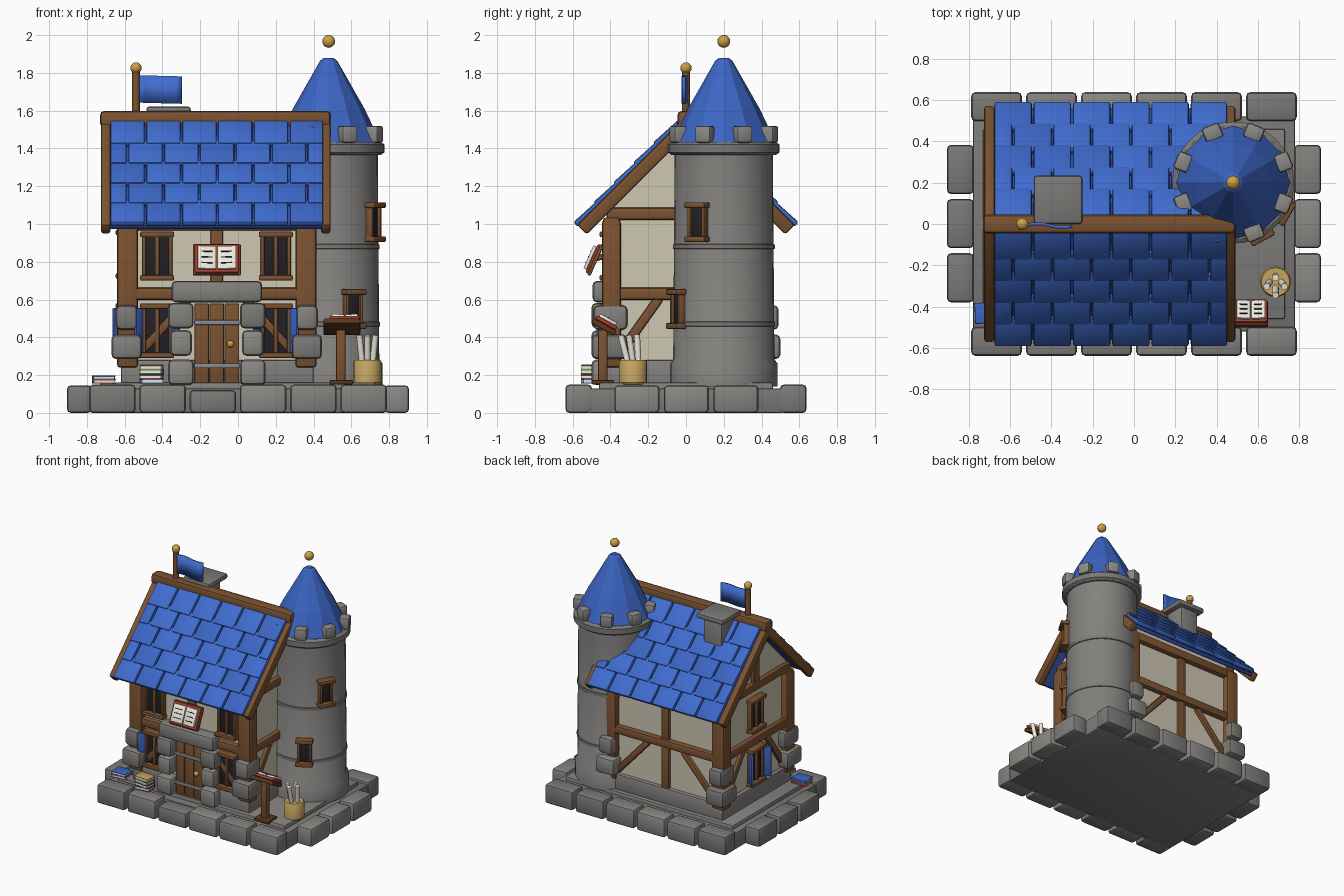
import bpy, bmesh, random
from math import pi, cos, sin, radians
from mathutils import Matrix, Vector

if "Cube" in bpy.data.objects:
    bpy.data.objects.remove(bpy.data.objects["Cube"])

random.seed(4)
I = Matrix()
T = Matrix.Translation


def R(a, ax):
    return Matrix.Rotation(a, 4, ax)


def mat(name, c):
    m = bpy.data.materials.new(name)
    m.diffuse_color = (*c, 1)
    m.use_nodes = True
    m.node_tree.nodes["Principled BSDF"].inputs["Base Color"].default_value = m.diffuse_color
    return m


WOOD = mat("wood", (.20, .085, .03))
DARKWOOD = mat("dark_wood", (.10, .04, .015))
PLASTER = mat("plaster", (.62, .57, .45))
STONES = [mat("stone_%d" % i, (v, v * .96, v * .91)) for i, v in enumerate((.20, .23, .26))]
BLUES = [mat("blue_%d" % i, c) for i, c in enumerate(((.05, .15, .62), (.045, .13, .55), (.03, .08, .38)))]
DARK = mat("dark_glass", (.015, .015, .02))
GOLD = mat("gold", (.60, .36, .06))
STRAW = mat("straw", (.55, .38, .12))
RED = mat("red", (.40, .05, .03))
PAGE = mat("page", (.85, .82, .72))
GREEN = mat("green", (.05, .22, .12))
IRON = mat("iron", (.25, .26, .28))


def finish(name, bm, m, smooth=True):
    bmesh.ops.recalc_face_normals(bm, faces=bm.faces)
    me = bpy.data.meshes.new(name)
    bm.to_mesh(me)
    bm.free()
    ob = bpy.data.objects.new(name, me)
    bpy.context.collection.objects.link(ob)
    me.materials.append(m)
    ob.select_set(smooth)
    return ob


def box(name, c, s, m, M=I, rot=I, bev=.008):
    bm = bmesh.new()
    bmesh.ops.create_cube(bm, size=1, matrix=Matrix.Diagonal((*s, 1)))
    if bev:
        bmesh.ops.bevel(bm, geom=bm.edges[:], offset=min(bev, min(s) * .4), segments=2, profile=.5, affect='EDGES')
    bm.transform(M @ T(c) @ rot)
    return finish(name, bm, m)


def span(name, x, y, z, m, bev=.02):
    lo, hi = zip(x, y, z)
    return box(name, [(a + b) / 2 for a, b in zip(lo, hi)], [b - a for a, b in zip(lo, hi)], m, bev=bev)


def beam(name, p, q, w, m=WOOD, d=None, bev=.012):
    p, q = Vector(p), Vector(q)
    v = q - p
    side = Vector((1, 0, 0)) if abs(v.normalized().x) < .5 else Vector((0, 1, 0))
    if abs(v.y) < 1e-5:
        side = Vector((0, 1, 0))
    z = v.normalized()
    x = (side - z * side.dot(z)).normalized()
    r = Matrix((x, z.cross(x), z)).transposed().to_4x4()
    return box(name, (p + q) / 2, (d or w, w, v.length), m, rot=r, bev=bev)


def lathe(name, prof, M, m, seg=32, smooth=True):
    bm = bmesh.new()
    rings = [[bm.verts.new((r * cos(2 * pi * i / seg), r * sin(2 * pi * i / seg), z)) for i in range(seg)] for r, z in prof]
    for a, b in zip(rings, rings[1:]):
        for i in range(seg):
            bm.faces.new((a[i], a[i - 1], b[i - 1], b[i]))
    bm.faces.new(rings[0])
    bm.faces.new(rings[-1])
    bm.transform(M)
    return finish(name, bm, m, smooth)


def ball(name, c, r, m):
    bm = bmesh.new()
    bmesh.ops.create_uvsphere(bm, u_segments=16, v_segments=10, radius=r, matrix=T(c))
    finish(name, bm, m)


def stone():
    return random.choice(STONES)


# base slabs and ring of stone blocks
span("base_slab", (-.78, .78), (-.52, .52), (0, .13), STONES[0], .01)
span("base_top", (-.73, .73), (-.46, .46), (.1, .16), STONES[1], .01)
for s in (-1, 1):
    for i in range(6):
        x = -.665 + i * .266
        h = .15 if (i != 2 or s > 0) else .122
        box("base_block", (x, s * .568, h / 2), (.245, .14, h), stone(), bev=.02)
    for i in range(3):
        box("base_block_side", (s * .84, -.26 + i * .262, .073), (.13, .238, .146), stone(), bev=.02)

# house body: plinth and gabled plaster wall
span("plinth", (-.62, .40), (-.43, .43), (.14, .28), STONES[1], .012)
bm = bmesh.new()
f = bm.faces.new([bm.verts.new((-.59, y, z)) for y, z in ((-.4, .2), (.4, .2), (.4, 1.1), (0, 1.5), (-.4, 1.1))])
g = bmesh.ops.extrude_face_region(bm, geom=[f])
bmesh.ops.translate(bm, verts=[v for v in g['geom'] if isinstance(v, bmesh.types.BMVert)], vec=(.96, 0, 0))
finish("plaster_walls", bm, PLASTER)

# timber frame and corner stones
CX = -.112
for s in (-1, 1):
    y = s * .395
    for x, sx in ((-.585, -1), (.36, 1)):
        box("corner_post", (x, y, .63), (.11, .1, .78), WOOD, bev=.015)
        box("corner_stone_low", (x + sx * .005, s * .405, .35), (.16, .19, .13), stone(), bev=.025)
        box("corner_stone_high", (x + sx * .005, s * .40, .505), (.115, .18, .13), stone(), bev=.025)
        beam("wall_brace", (x - sx * .05, s * .405, .3), (CX + sx * .15, s * .405, .6), .045)
    box("middle_rail", (CX, y, .63), (1.05, .09, .065), WOOD, bev=.015)
    box("top_rail", (CX, y, 1.0), (1.05, .09, .07), WOOD, bev=.015)
    box("centre_post", (CX, s * .395, .8), (.065, .06, .4), WOOD)
box("back_lower_post", (CX, .395, .42), (.065, .06, .4), WOOD)
for x in (-.59, .37):
    for z in (.63, 1.055):
        box("side_rail", (x, 0, z), (.07, .84, .065), WOOD, bev=.015)
    box("king_post", (x, 0, 1.27), (.06, .065, .42), WOOD)
    for s in (-1, 1):
        beam("side_brace", (x, s * .36, .3), (x, s * .14, .61), .05)

# roof: deck, shingles, barge boards, ridge
for s in (-1, 1):
    box("roof_deck", (CX, s * .285, 1.25), (1.13, .76, .03), BLUES[2], rot=R(-s * pi / 4, 'X'))
    for r in range(5):
        x = -.68
        while x < .44:
            w = .095 if (r % 2 and x < -.67) else .19
            w = min(w, .455 - x)
            yc = .096 + .105 * r
            box("roof_tile", (x + w / 2, s * yc, 1.575 - yc), (w - .008, .185, .034),
                random.choice((BLUES[0], BLUES[0], BLUES[1])), rot=R(-s * radians(42), 'X'), bev=.012)
            x += w
    for x in (-.70, .465):
        beam("barge_board", (x, 0, 1.52), (x, s * .55, .97), .07, d=.05)
box("ridge_beam", (CX - .008, 0, 1.555), (1.22, .09, .085), WOOD, bev=.02)

# chimney
span("chimney_stack", (-.45, -.29), (.04, .2), (1.3, 1.59), STONES[1], .012)
span("chimney_cap", (-.485, -.25), (.0, .235), (1.58, 1.622), STONES[0], .015)

# flag
lathe("flag_pole", [(.02, 1.56), (.02, 1.81)], T((-.54, 0, 0)), WOOD, 12)
ball("flag_knob", (-.54, 0, 1.826), .03, GOLD)
bm = bmesh.new()
bmesh.ops.create_grid(bm, x_segments=8, y_segments=1, size=.5)
for v in bm.verts:
    u = v.co.x + .5
    v.co = (-.525 + u * .225, .009 * sin(u * 6), 1.715 + v.co.y * .145 - .006 * u)
flag = finish("flag", bm, BLUES[0])
flag.modifiers.new("thickness", 'SOLIDIFY').thickness = .015


# windows, local -y faces outwards
def window(M, w=.13, h=.23, shutters=False, mullion=True):
    box("window_pane", (0, 0, 0), (w, .03, h), DARK, M, bev=.003)
    for s in (-1, 1):
        box("window_rail", (0, -.02, s * h / 2), (w + .05, .065, .03), WOOD, M)
        box("window_jamb", (s * (w / 2 + .005), -.01, 0), (.02, .045, h), WOOD, M)
        if shutters:
            box("shutter", (s * (w / 2 + .03), -.04, 0), (.07, .018, h - .02), BLUES[1], M, R(s * -.9, 'Z'))
    if mullion:
        box("window_mullion", (0, -.012, 0), (.025, .04, h), WOOD, M)


for x in (-.428, .2):
    window(T((x, -.405, .83)))
    window(T((x, -.405, .435)), h=.26, shutters=True)
left = T((-.595, 0, 0)) @ R(-pi / 2, 'Z')
window(left @ T((0, 0, .84)))
window(left @ T((0, 0, .435)), h=.26, shutters=True)

# door with stone surround
for i in (-1, 0, 1):
    box("door_plank", (CX + i * .08, -.43, .365), (.077, .04, .43), WOOD)
for z in (.25, .478):
    box("door_strap", (CX, -.455, z), (.24, .015, .025), IRON, bev=.004)
ball("door_knob", (-.04, -.462, .365), .019, GOLD)
for s in (-1, 1):
    for z, w in ((.215, .135), (.37, .115), (.515, .135)):
        box("door_stone", (CX + s * .19, -.44, z), (w, .12, .135), stone(), bev=.025)
box("door_lintel", (CX, -.44, .642), (.48, .11, .115), STONES[1], bev=.025)


# open books
def open_book(M, w, h):
    box("book_cover", (0, 0, 0), (w, h, .022), RED, M)
    for s in (-1, 1):
        box("book_page", (s * w * .225, 0, .016), (w * .42, h * .8, .018), PAGE, M, R(s * -.08, 'Y'), .004)
        for k in (-1, 0, 1):
            box("page_rule", (s * w * .22, k * h * .2, .027), (w * .25, .006, .004), DARK, M, R(s * -.08, 'Y'), 0)


sign = T((CX, -.49, .815)) @ R(radians(66), 'X')
box("sign_board", (0, 0, -.012), (.255, .18, .02), WOOD, sign)
open_book(sign, .235, .165)
beam("sign_bracket", (CX, -.4, .84), (CX, -.5, .81), .03)

# lectern
span("lectern_post", (.52, .57), (-.465, -.415), (.15, .44), WOOD, .008)
span("lectern_foot", (.485, .61), (-.5, -.38), (.15, .175), DARKWOOD, .008)
desk = T((.55, -.435, .455)) @ R(-.5, 'X')
box("lectern_desk", (0, 0, 0), (.195, .14, .03), DARKWOOD, desk)
open_book(desk @ T((.015, 0, .026)), .16, .125)

# scroll barrel
lathe("barrel", [(.066, .15), (.074, .16), (.074, .27), (.068, .28)], T((.685, -.28, 0)), STRAW, 20)
for i in range(4):
    a = i * pi / 2
    lathe("scroll", [(.016, 0), (.016, .15)], T((.685 + .028 * cos(a), -.28 + .028 * sin(a), .265))
          @ R(.1 * cos(a), 'Y') @ R(.15 - .1 * sin(a), 'X'), PAGE, 12)


# closed book piles
def pile(x, y, cols, t, w, d):
    for i, c in enumerate(cols):
        M = T((x, y, .155 + t * (i + .5))) @ R(random.uniform(-.15, .15), 'Z')
        for s in (-1, 1):
            box("book_board", (0, 0, s * t * .38), (w, d, t * .24), c, M, bev=.002)
        box("book_spine", (0, d * .46, 0), (w, d * .08, t), c, M, bev=.002)
        box("book_pages", (0, -.002, 0), (w * .92, d * .92, t * .6), PAGE, M, bev=0)


pile(-.458, -.505, (BLUES[1], RED, GREEN, STRAW), .025, .12, .09)
pile(-.71, -.43, (RED, BLUES[1]), .022, .12, .1)

# tower
TC = T((.48, .2, 0))
lathe("tower_shaft", [(.285, .14), (.285, .26), (.268, .285), (.26, 1.4)], TC, STONES[1])
for z, r, h in ((.47, .272, .018), (.88, .27, .018), (1.40, .295, .035)):
    lathe("tower_band", [(r - .02, z - h), (r, z - h * .6), (r, z + h * .6), (r - .02, z + h)], TC, STONES[0])
lathe("tower_roof", [(.278, 1.425), (.19, 1.61), (.045, 1.865), (.025, 1.88)], TC, BLUES[1], 12, False)
ball("tower_finial", (.48, .2, 1.967), .034, GOLD)
for i in range(8):
    box("merlon", (.262, 0, 1.475), (.075, .09, .09), STONES[2], TC @ R(pi / 8 + i * pi / 4, 'Z'), bev=.015)
for a, z in ((-30, 1.01), (-62, .55)):
    window(TC @ R(radians(a + 90), 'Z') @ T((0, -.265, z)), .075, .18, mullion=False)

sel = bpy.context.selected_objects
bpy.context.view_layer.objects.active = sel[0]
bpy.ops.object.shade_smooth_by_angle(angle=radians(35))
